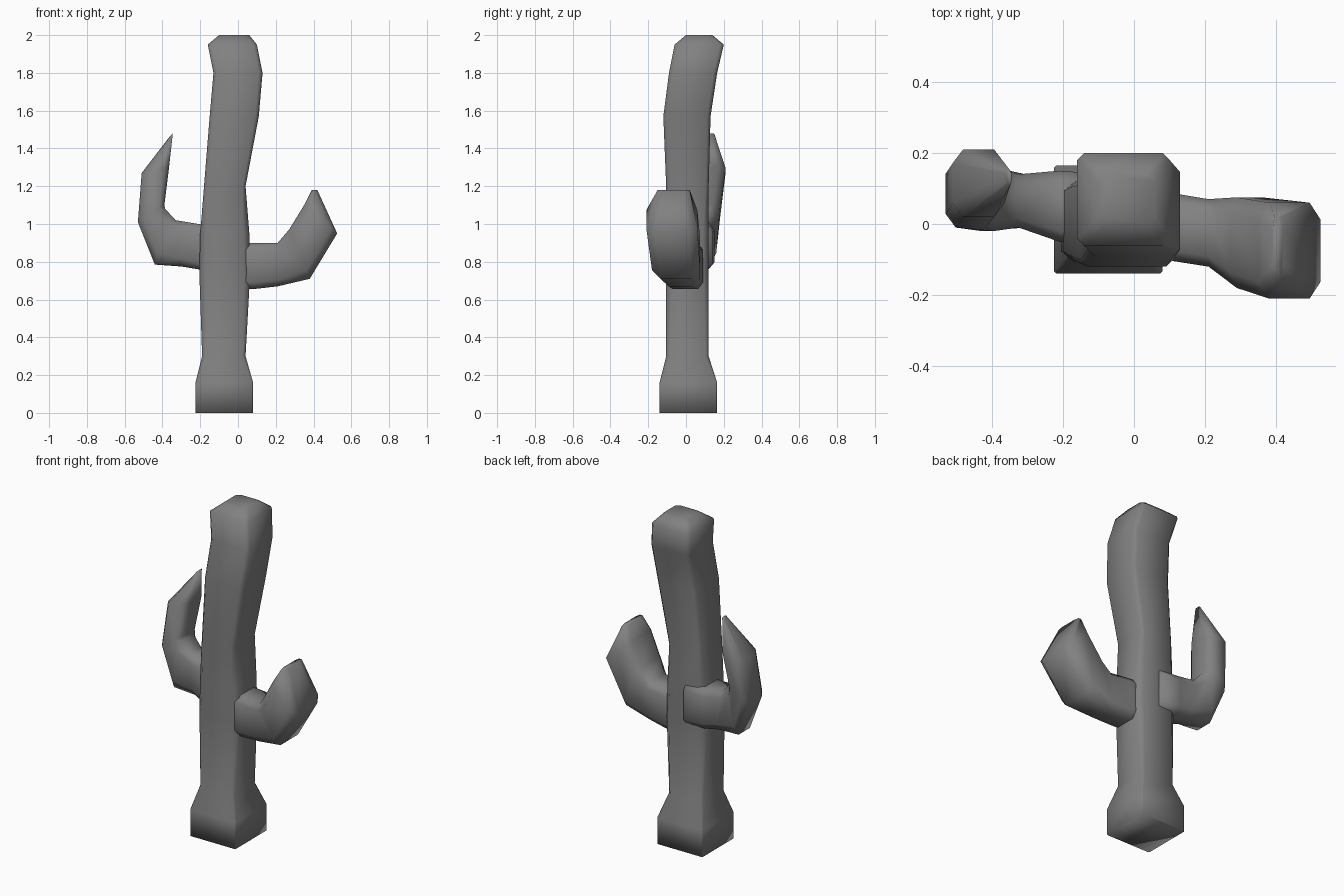
import bpy
import bmesh
from mathutils import Vector

cube = bpy.data.objects.get("Cube")
if cube:
    bpy.data.objects.remove(cube, do_unlink=True)

skin = bpy.data.materials.new("cactus_grey")
skin.use_nodes = True
GREY = (0.22, 0.22, 0.22, 1)
skin.diffuse_color = GREY
skin.node_tree.nodes["Principled BSDF"].inputs["Base Color"].default_value = GREY


def ring(bm, a, b, y0, y1, cut):
    """Boxy section between two xz points and two depths, corners cut."""
    a, b = Vector((a[0], 0, a[1])), Vector((b[0], 0, b[1]))
    mid = (a + b) / 2 + Vector((0, (y0 + y1) / 2, 0))
    u, v = (b - a) / 2, Vector((0, (y1 - y0) / 2, 0))
    k = 1 - cut
    corners = [(1, -k), (1, k), (k, 1), (-k, 1), (-1, k), (-1, -k), (-k, -1), (k, -1)]
    return [bm.verts.new(mid + u * s + v * t) for s, t in corners]


def loft(name, sections):
    """Skin a chain of sections into one smooth closed body."""
    bm = bmesh.new()
    rings = [ring(bm, *s) for s in sections]
    for r, q in zip(rings, rings[1:]):
        for i in range(8):
            j = (i + 1) % 8
            bm.faces.new((r[i], r[j], q[j], q[i]))
    bm.faces.new(rings[0][::-1])
    bm.faces.new(rings[-1])
    bmesh.ops.recalc_face_normals(bm, faces=bm.faces)
    for f in bm.faces:
        f.smooth = True
    mesh = bpy.data.meshes.new(name)
    bm.to_mesh(mesh)
    bm.free()
    mesh.materials.append(skin)
    obj = bpy.data.objects.new(name, mesh)
    bpy.context.collection.objects.link(obj)
    return obj


# Trunk with flared foot and leaning, blunt top
loft("trunk", [
    ((-.225, 0), (.08, 0), -.14, .165, .04),
    ((-.225, .16), (.08, .16), -.14, .165, .04),
    ((-.19, .3), (.04, .3), -.105, .12, .15),
    ((-.205, .75), (.065, .75), -.105, .12, .25),
    ((-.2, .95), (.06, .95), -.105, .12, .25),
    ((-.18, 1.2), (.04, 1.2), -.105, .12, .15),
    ((-.15, 1.57), (.11, 1.57), -.12, .13, .15),
    ((-.13, 1.8), (.13, 1.8), -.09, .165, .15),
    ((-.16, 1.95), (.1, 1.95), -.06, .2, .15),
    ((-.1, 2), (.06, 2), .0, .14, .3),
])

# Thick arm on the left: inner point, outer point, depth range
loft("left_arm", [
    ((-.05, .9), (-.05, .66), -.08, .09, .3),
    ((.09, .9), (.08, .655), -.1, .09, .3),
    ((.21, .9), (.21, .67), -.12, .07, .3),
    ((.27, .97), (.38, .71), -.18, .075, .35),
    ((.35, 1.1), (.525, .95), -.21, .06, .35),
    ((.39, 1.18), (.42, 1.18), -.15, .02, .4),
])

# Slender pointed arm on the right
loft("right_arm", [
    ((-.08, 1), (-.08, .75), -.06, .14, .3),
    ((-.21, 1), (-.21, .76), -.05, .15, .3),
    ((-.33, 1.02), (-.3, .775), -.01, .14, .35),
    ((-.385, 1.08), (-.44, .785), -.02, .16, .4),
    ((-.39, 1.1), (-.53, 1.01), -.01, .18, .4),
    ((-.365, 1.3), (-.51, 1.27), .02, .21, .4),
    ((-.345, 1.48), (-.36, 1.465), .11, .15, .4),
])
